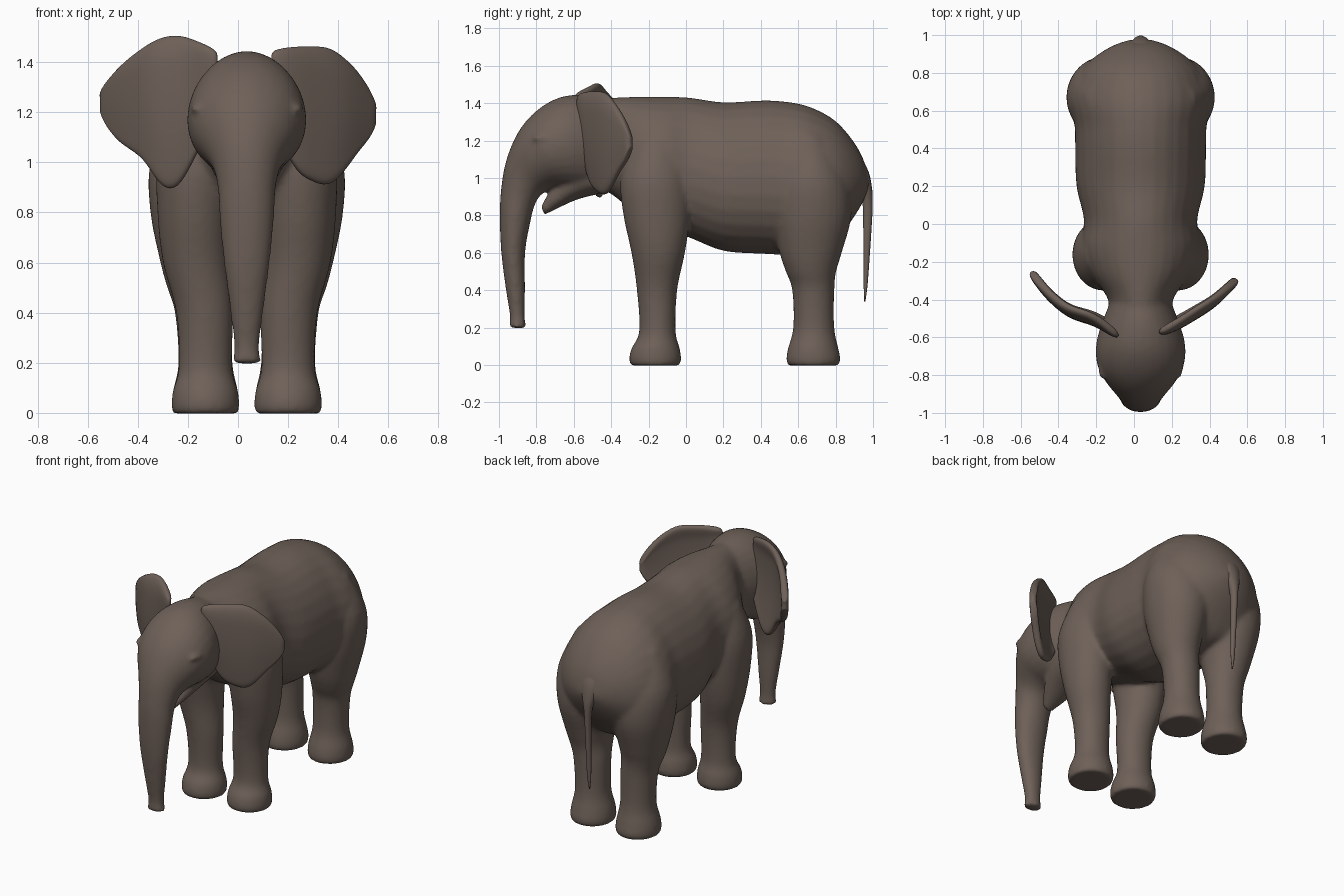
import bpy, bmesh
from math import cos, sin, pi, copysign

cube = bpy.data.objects.get("Cube")
if cube:
    bpy.data.objects.remove(cube, do_unlink=True)

MID = 0.035  # the spine sits slightly off centre

skin = bpy.data.materials.new("grey brown skin")
skin.use_nodes = True
SKIN = (0.155, 0.118, 0.098, 1)
skin.diffuse_color = SKIN
bsdf = skin.node_tree.nodes["Principled BSDF"]
bsdf.inputs["Base Color"].default_value = SKIN
bsdf.inputs["Roughness"].default_value = 0.8


def flow(rows, cuts=4):
    """Add rows between the given ones along a smooth spline."""
    out = []
    for i in range(len(rows) - 1):
        quad = rows[max(i - 1, 0)], rows[i], rows[i + 1], rows[min(i + 2, len(rows) - 1)]
        for k in range(cuts):
            t = k / cuts
            out.append([b + t / 2 * (c - a + t * (2 * a - 5 * b + 4 * c - d + t * (3 * (b - c) + d - a)))
                        for a, b, c, d in zip(*quad)])
    return out + [rows[-1]]


def loft(bm, rows, side=1, power=1.0, skew=0.0, sides=28):
    """Skin oval rings; each row is y, z of both ends, half width, x shift."""
    rings = []
    for ya, za, yb, zb, half, *shift in flow(rows):
        mid = MID + side * (shift[0] if shift else 0)
        ring = []
        for i in range(sides):
            c, s = cos(2 * pi * i / sides), sin(2 * pi * i / sides)
            c, s = (copysign(abs(v) ** power, v) for v in (c, s))
            t = (1 - c) / 2
            ring.append(bm.verts.new((mid + half * s * (1 + skew * c),
                                      ya + (yb - ya) * t, za + (zb - za) * t)))
        rings.append(ring)
    for a, b in zip(rings, rings[1:]):
        for i in range(sides):
            j = (i + 1) % sides
            bm.faces.new((a[i], a[j], b[j], b[i]))
    bm.faces.new(rings[0][::-1])
    bm.faces.new(rings[-1])


def finish(name, bm):
    bmesh.ops.recalc_face_normals(bm, faces=bm.faces)
    for f in bm.faces:
        f.smooth = True
    mesh = bpy.data.meshes.new(name)
    bm.to_mesh(mesh)
    bm.free()
    mesh.materials.append(skin)
    ob = bpy.data.objects.new(name, mesh)
    bpy.context.collection.objects.link(ob)
    return ob


def ball(bm, x, y, z, rx, ry, rz):
    made = bmesh.ops.create_uvsphere(bm, u_segments=16, v_segments=10, radius=1)["verts"]
    bmesh.ops.scale(bm, vec=(rx, ry, rz), verts=made)
    bmesh.ops.translate(bm, vec=(MID + x, y, z), verts=made)


body = bmesh.new()

# Barrel: y, belly height, back height, half width
barrel = [(-.5, .97, 1.42, .15), (-.38, .9, 1.43, .18), (-.25, .79, 1.435, .275),
          (-.12, .73, 1.435, .315), (.02, .68, 1.43, .298), (.2, .61, 1.405, .338),
          (.4, .595, 1.415, .345), (.52, .59, 1.41, .348), (.65, .6, 1.385, .372),
          (.78, .64, 1.32, .335), (.87, .75, 1.23, .26), (.94, .86, 1.12, .155),
          (.975, .94, 1.01, .06)]
loft(body, [(y, lo, y, hi, w) for y, lo, hi, w in barrel], power=.97, skew=.12)

# Head running down into the trunk: brow side point, throat side point, half width
loft(body, [(-.42, 1.42, -.4, .93, .16), (-.55, 1.445, -.5, .925, .205),
            (-.68, 1.43, -.58, .93, .235), (-.8, 1.36, -.66, .94, .233),
            (-.895, 1.25, -.72, .94, .195), (-.96, 1.1, -.775, .91, .14),
            (-.988, .95, -.81, .85, .116), (-.996, .8, -.835, .75, .109),
            (-.988, .6, -.86, .6, .092), (-.963, .4, -.86, .4, .066),
            (-.942, .26, -.862, .26, .05), (-.95, .2, -.852, .195, .062)])

# Lower jaw
loft(body, [(-.46, 1.12, -.44, .92, .15), (-.6, 1.07, -.58, .885, .135),
            (-.7, .97, -.69, .835, .085), (-.775, .85, -.76, .8, .035)])

# Legs: height, front y, back y, half width, distance from the spine
front_leg = [(-.003, -.295, -.035, .13, .165), (.03, -.305, -.025, .136, .165),
             (.09, -.292, -.033, .13, .165), (.18, -.25, -.055, .107, .165),
             (.4, -.263, -.047, .114, .168), (.6, -.292, -.005, .135, .2),
             (.8, -.335, .022, .15, .207), (1, -.35, .02, .16, .195), (1.2, -.28, -.03, .12, .17)]
hind_leg = [(-.003, .545, .815, .13, .165), (.03, .535, .827, .136, .165),
            (.09, .545, .815, .13, .165), (.2, .573, .793, .108, .165),
            (.4, .568, .793, .115, .172), (.5, .533, .803, .13, .188),
            (.6, .5, .833, .15, .195), (.8, .46, .885, .19, .195),
            (1, .47, .865, .2, .185), (1.22, .55, .76, .13, .16)]
for side in (-1, 1):
    for leg in (front_leg, hind_leg):
        loft(body, [(f, z, b, z, w, c) for z, f, b, w, c in leg], side=side)
    # Eye and brow ridge
    ball(body, side * .2, -.765, 1.165, .026, .03, .02)
    ball(body, side * .2, -.765, 1.215, .028, .06, .018)

body = finish("body", body)
fuse = body.modifiers.new("fuse", "REMESH")
fuse.mode = "VOXEL"
fuse.voxel_size = .013
fuse.use_smooth_shade = True
soften = body.modifiers.new("soften", "SMOOTH")
soften.factor = .5
soften.iterations = 10

# Ears: x, y, lower edge, upper edge of each upright strip
right_ear = [(-.08, -.6, 1.2, 1.45), (-.17, -.53, 1.02, 1.49), (-.24, -.495, .88, 1.515),
             (-.31, -.475, .895, 1.5), (-.37, -.445, 1.02, 1.465), (-.45, -.375, 1.06, 1.4),
             (-.51, -.3, 1.13, 1.33), (-.545, -.25, 1.22, 1.265)]
left_ear = [(.13, -.58, 1.2, 1.45), (.22, -.54, .96, 1.465), (.29, -.495, .925, 1.465),
            (.36, -.45, .895, 1.465), (.42, -.41, .96, 1.42), (.47, -.365, 1.04, 1.365),
            (.515, -.32, 1.09, 1.29), (.545, -.29, 1.17, 1.21)]
for name, strips in (("right_ear", right_ear), ("left_ear", left_ear)):
    bm = bmesh.new()
    steps = 8
    grid = []
    for n, (x, y, lo, hi) in enumerate(strips):
        column = []
        lean = .04 * (1 - n / (len(strips) - 1))
        for k in range(steps + 1):
            t = k / steps
            # the flap bellies forward, its foot trails and its top rim rolls over
            rim = .04 * (hi - lo) if k == steps else 0
            bulge = -.04 * (hi - lo) * sin(pi * t) + lean * (1 - t) + rim
            column.append(bm.verts.new((x, y + bulge, lo + (hi - lo) * t)))
        grid.append(column)
    for a, b in zip(grid, grid[1:]):
        for k in range(steps):
            bm.faces.new((a[k], b[k], b[k + 1], a[k + 1]))
    ear = finish(name, bm)
    thick = ear.modifiers.new("thickness", "SOLIDIFY")
    thick.thickness = .045
    thick.offset = 0
    ear.modifiers.new("round", "SUBSURF").levels = 2

# Tail, with a broad root sunk into the rump
bm = bmesh.new()
tail_rows = [(1.2, .8, .87, .07), (1.06, .88, .965, .07), (.95, .93, .994, .045),
             (.85, .945, .998, .023), (.7, .948, .99, .018), (.55, .95, .98, .016),
             (.42, .95, .97, .013), (.34, .953, .959, .004)]
loft(bm, [(f, z, b, z, w) for z, f, b, w in tail_rows], sides=16)
finish("tail", bm)
